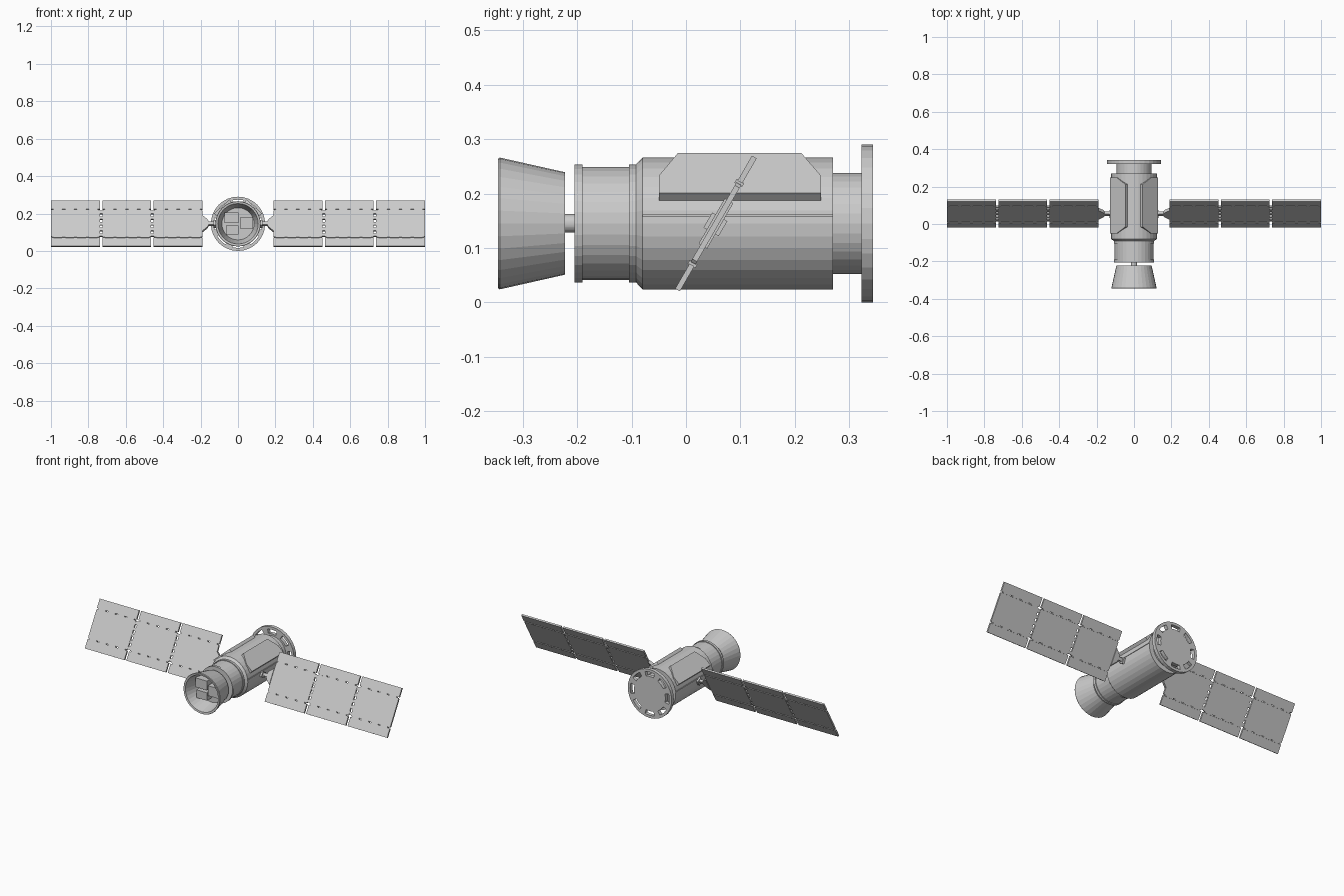
import bpy, bmesh, math
from mathutils import Matrix, Vector

cube = bpy.data.objects.get("Cube")
if cube:
    bpy.data.objects.remove(cube, do_unlink=True)

AXIS = 0.145   # height of the hull axis
SIDES = 32
GREY = (0.6, 0.6, 0.6, 1)

grey = bpy.data.materials.new("light grey")
grey.use_nodes = True
grey.diffuse_color = GREY
grey.node_tree.nodes["Principled BSDF"].inputs["Base Color"].default_value = GREY


def finish(name, bm):
    bmesh.ops.recalc_face_normals(bm, faces=bm.faces)
    mesh = bpy.data.meshes.new(name)
    bm.to_mesh(mesh)
    bm.free()
    mesh.materials.append(grey)
    obj = bpy.data.objects.new(name, mesh)
    bpy.context.collection.objects.link(obj)
    return obj


def frame(a, b, c, origin=(0, 0, AXIS)):
    """Matrix whose local axes are a, b and c."""
    return Matrix.Translation(origin) @ Matrix((a, b, c)).transposed().to_4x4()


def prism(bm, outline, low, high, matrix):
    """Extrude a flat outline along the third local axis."""
    ends = [[bm.verts.new(matrix @ Vector((a, b, c))) for a, b in outline]
            for c in (low, high)]
    bm.faces.new(ends[0][::-1])
    bm.faces.new(ends[1])
    n = len(outline)
    for i in range(n):
        j = (i + 1) % n
        bm.faces.new((ends[0][i], ends[0][j], ends[1][j], ends[1][i]))


def slab(bm, a0, a1, b0, b1, c0, c1, matrix):
    prism(bm, [(a0, b0), (a1, b0), (a1, b1), (a0, b1)], c0, c1, matrix)


def lathe(name, profile):
    """Spin a (y, radius) profile, starting and ending on the hull axis."""
    bm = bmesh.new()
    verts = [bm.verts.new((r, y, AXIS)) for y, r in profile]
    edges = [bm.edges.new(pair) for pair in zip(verts, verts[1:])]
    bmesh.ops.spin(bm, geom=verts + edges, cent=(0, 0, AXIS), axis=(0, 1, 0),
                   angle=math.tau, steps=SIDES)
    bmesh.ops.remove_doubles(bm, verts=bm.verts, dist=0.0001)
    return finish(name, bm)


# Hull, front collar and rear neck
lathe("hull", [(-0.205, 0), (-0.205, 0.108), (-0.19, 0.108), (-0.19, 0.104),
               (-0.105, 0.104), (-0.105, 0.108), (-0.092, 0.108), (-0.08, 0.121),
               (0.27, 0.121), (0.27, 0.093), (0.325, 0.093), (0.325, 0)])

# Hollow front bell and the stub holding it
lathe("front_bell", [(-0.222, 0), (-0.222, 0.094), (-0.342, 0.121), (-0.345, 0.119),
                     (-0.343, 0.108), (-0.25, 0.086), (-0.25, 0)])
lathe("bell_stub", [(-0.225, 0), (-0.225, 0.017), (-0.2, 0.017), (-0.2, 0)])

# Instrument boxes inside the bell
hull_frame = frame((1, 0, 0), (0, 0, 1), (0, 1, 0))
bm = bmesh.new()
for x0, x1, z0, z1 in ((-0.072, 0.004, 0.005, 0.06),
                       (-0.065, 0.004, -0.057, -0.01),
                       (0.01, 0.08, -0.025, 0.035)):
    slab(bm, x0, x1, z0, z1, -0.3, -0.245, hull_frame)
finish("instrument_boxes", bm)

# Rear flange: hub disc, outer rim and spokes
Y0, Y1 = 0.322, 0.343


def ring_part(name, inner, outer, start, end, steps):
    bm = bmesh.new()
    angles = [start + (end - start) * i / steps for i in range(steps + 1)]
    for a, b in zip(angles, angles[1:]):
        corners = [(r * math.cos(t), r * math.sin(t))
                   for r, t in ((inner, a), (outer, a), (outer, b), (inner, b))]
        prism(bm, corners, Y0, Y1, hull_frame)
    # weld the segments and drop the walls between them
    bmesh.ops.remove_doubles(bm, verts=bm.verts, dist=0.0001)
    inside = [f for f in bm.faces
              if all(len(e.link_faces) > 2 or abs(e.verts[0].co.y - e.verts[1].co.y) > 0.01
                     for e in f.edges)]
    bmesh.ops.delete(bm, geom=inside, context='FACES')
    return finish(name, bm)


lathe("flange_hub", [(Y0, 0), (Y0, 0.104), (Y1, 0.104), (Y1, 0)])
ring_part("flange_rim", 0.129, 0.145, 0, math.tau, SIDES)
for i in range(8):
    mid = math.tau * (i + 0.5) / 8
    ring_part(f"flange_spoke_{i + 1}", 0.102, 0.131, mid - 0.15, mid + 0.15, 2)

for side, label in ((1, "left"), (-1, "right")):
    # Raised trapezoid plate on the upper shoulder
    tilt = math.radians(42)
    out = Vector((side * math.sin(tilt), 0, math.cos(tilt)))
    down = Vector((side * math.cos(tilt), 0, -math.sin(tilt)))
    bm = bmesh.new()
    prism(bm, [(0.058, -0.05), (0.058, 0.248), (0.01, 0.248), (-0.052, 0.212),
               (-0.052, -0.015), (0.01, -0.05)],
          0.109, 0.127, frame(down, (0, 1, 0), out))
    finish(f"shoulder_plate_{label}", bm)

    # Thin rail along the hull side
    bm = bmesh.new()
    slab(bm, 0.115, 0.123, 0.012, 0.016, -0.08, 0.27,
         frame((side, 0, 0), (0, 0, 1), (0, 1, 0)))
    finish(f"side_rail_{label}", bm)

    # Wing frame: outward, along the chord, across the thickness
    lean = math.radians(30)
    wing = frame((side, 0, 0), (0, math.sin(lean), math.cos(lean)),
                 (0, -math.cos(lean), math.sin(lean)), (0, 0.055, AXIS))

    # Wing mount: root block, arm and flared yoke
    bm = bmesh.new()
    slab(bm, 0.11, 0.132, -0.018, 0.014, -0.016, 0.016, wing)
    slab(bm, 0.12, 0.17, -0.009, 0.009, -0.008, 0.008, wing)
    prism(bm, [(0.158, -0.014), (0.166, -0.026), (0.19, -0.048), (0.19, 0.048),
               (0.166, 0.026), (0.158, 0.014)], -0.009, 0.009, wing)
    finish(f"wing_mount_{label}", bm)

    # Three solar panels, each a main sheet and two edge strips with hinges
    width, pitch, half = 0.261, 0.2745, 0.005
    for n in range(3):
        x0 = 0.19 + n * pitch
        x1 = x0 + width
        bm = bmesh.new()
        cut = 0.006
        prism(bm, [(x0 + cut, -0.084), (x1 - cut, -0.084), (x1, -0.078), (x1, 0.078),
                   (x1 - cut, 0.084), (x0 + cut, 0.084), (x0, 0.078), (x0, -0.078)],
              -half, half, wing)
        for s in (-1, 1):
            low, high = sorted((s * 0.088, s * 0.141))
            slab(bm, x0, x1, low, high, -half, half, wing)
            for k in range(4):
                h = x0 + 0.012 + k * 0.063
                slab(bm, h, h + 0.046, s * 0.086 - 0.004, s * 0.086 + 0.004,
                     -0.008, 0.008, wing)
        finish(f"solar_panel_{label}_{n + 1}", bm)

        # Ladder of links to the next panel
        if n < 2:
            bm = bmesh.new()
            for k in range(5):
                u = (k - 2) * 0.035
                slab(bm, x1 - 0.004, x0 + pitch + 0.004, u - 0.009, u + 0.009,
                     -0.004, 0.004, wing)
            finish(f"panel_links_{label}_{n + 1}", bm)
